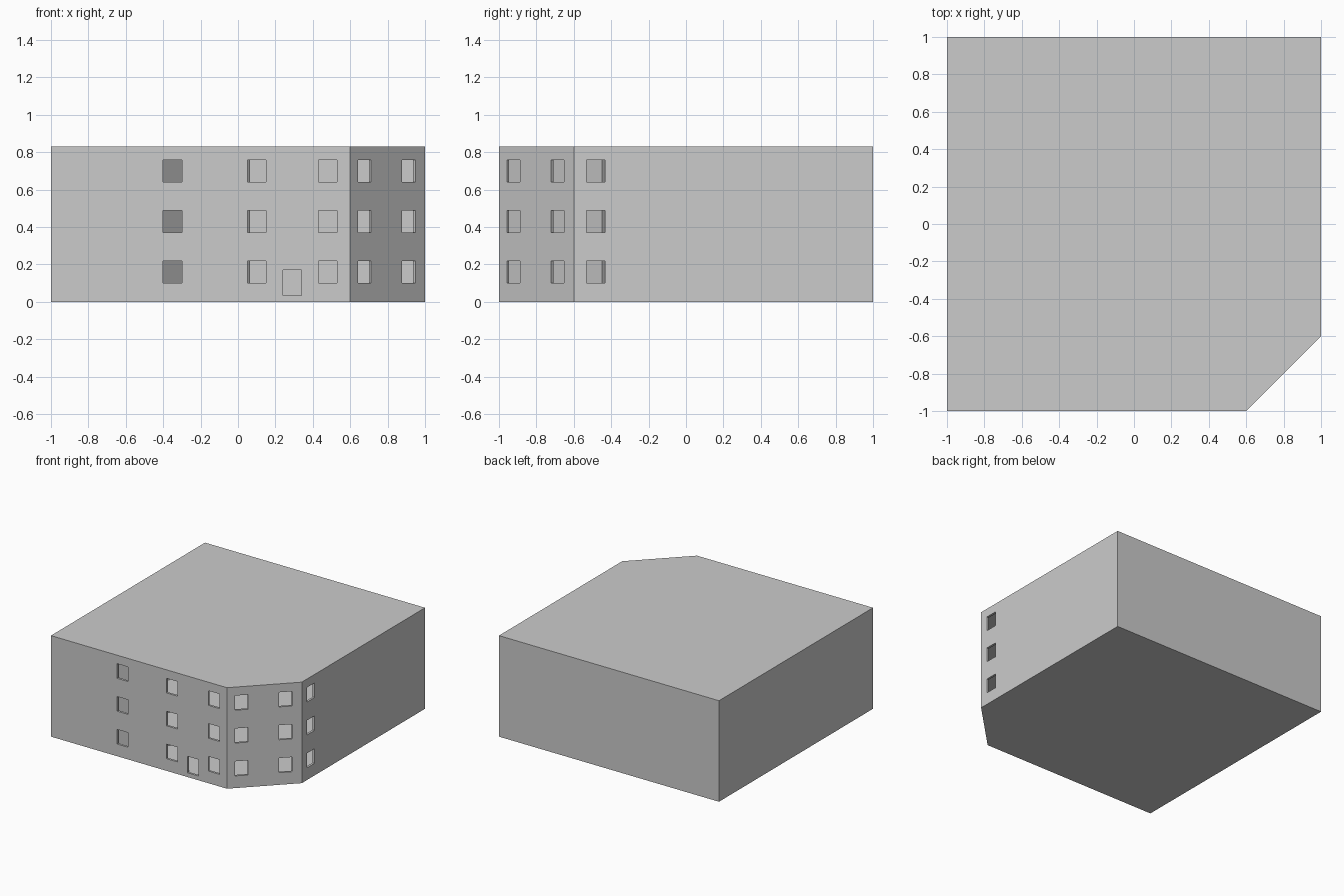
import bpy, bmesh, math
from mathutils import Matrix, Vector

if "Cube" in bpy.data.objects:
    bpy.data.objects.remove(bpy.data.objects["Cube"])

H, WALL, SLAB, STOREY = 0.83, 0.018, 0.03, 0.27
OUTER = [(-1, -1), (0.6, -1), (1, -0.6), (1, 1), (-1, 1)]
k = WALL * math.tan(math.radians(22.5))
INNER = [(-1 + WALL, -1 + WALL), (0.6 - k, -1 + WALL), (1 - WALL, -0.6 + k),
         (1 - WALL, 1 - WALL), (-1 + WALL, 1 - WALL)]


def make_object(name, bm):
    bmesh.ops.recalc_face_normals(bm, faces=bm.faces)
    mesh = bpy.data.meshes.new(name)
    bm.to_mesh(mesh)
    bm.free()
    ob = bpy.data.objects.new(name, mesh)
    bpy.context.collection.objects.link(ob)
    return ob


def prism(bm, pts, z0, z1):
    face = bm.faces.new([bm.verts.new((x, y, z0)) for x, y in pts])
    ext = bmesh.ops.extrude_face_region(bm, geom=[face])
    verts = [v for v in ext["geom"] if isinstance(v, bmesh.types.BMVert)]
    bmesh.ops.translate(bm, verts=verts, vec=(0, 0, z1 - z0))
    # extruding keeps the base only when it has to close the prism
    if not face.is_valid:
        bm.faces.new([v for v in bm.verts][-2 * len(pts):-len(pts)])


def opening(bm, x, y, angle, z0, z1, width=0.1):
    m = (Matrix.Translation((x, y, (z0 + z1) / 2)) @ Matrix.Rotation(angle, 4, 'Z')
         @ Matrix.Diagonal((width, 0.06, z1 - z0, 1)))
    bmesh.ops.create_cube(bm, size=1, matrix=m)


def cut(target, cutter):
    cutter.hide_render = True
    mod = target.modifiers.new("cut", 'BOOLEAN')
    mod.operation, mod.solver, mod.object = 'DIFFERENCE', 'EXACT', cutter
    dg = bpy.context.evaluated_depsgraph_get()
    mesh = bpy.data.meshes.new_from_object(target.evaluated_get(dg))
    target.modifiers.clear()
    target.data = mesh
    bpy.data.objects.remove(cutter)


# Building block with one cut-off corner
bm = bmesh.new()
prism(bm, OUTER, 0, H)
building = make_object("building", bm)

# Hollow storeys, leaving floor slabs and roof
bm = bmesh.new()
for i in range(3):
    prism(bm, INNER, i * STOREY + SLAB, (i + 1) * STOREY - (0.01 if i == 2 else 0))
cut(building, make_object("rooms", bm))

# Windows on the front, the cut corner and the right side, plus the door
bm = bmesh.new()
for i in range(3):
    z0, z1 = 0.1 + i * STOREY, 0.22 + i * STOREY
    for x in (-0.35, 0.1, 0.48):
        opening(bm, x, -1, 0, z0, z1)
    for x in (0.677, 0.913):
        opening(bm, x, x - 1.6, math.pi / 4, z0, z1)
    opening(bm, 1, -0.483, math.pi / 2, z0, z1)
opening(bm, 0.29, -1, 0, 0.035, 0.17)
cut(building, make_object("openings", bm))

# Slanted inner wall behind the left windows
bm = bmesh.new()
a, b = Vector((-0.45, -0.985)), Vector((0.065, -0.45))
n = Vector((a.y - b.y, b.x - a.x)).normalized() * 0.02
for i in range(3):
    prism(bm, [a, b, b + n, a + n], i * STOREY + SLAB, (i + 1) * STOREY)
make_object("inner_wall", bm)
